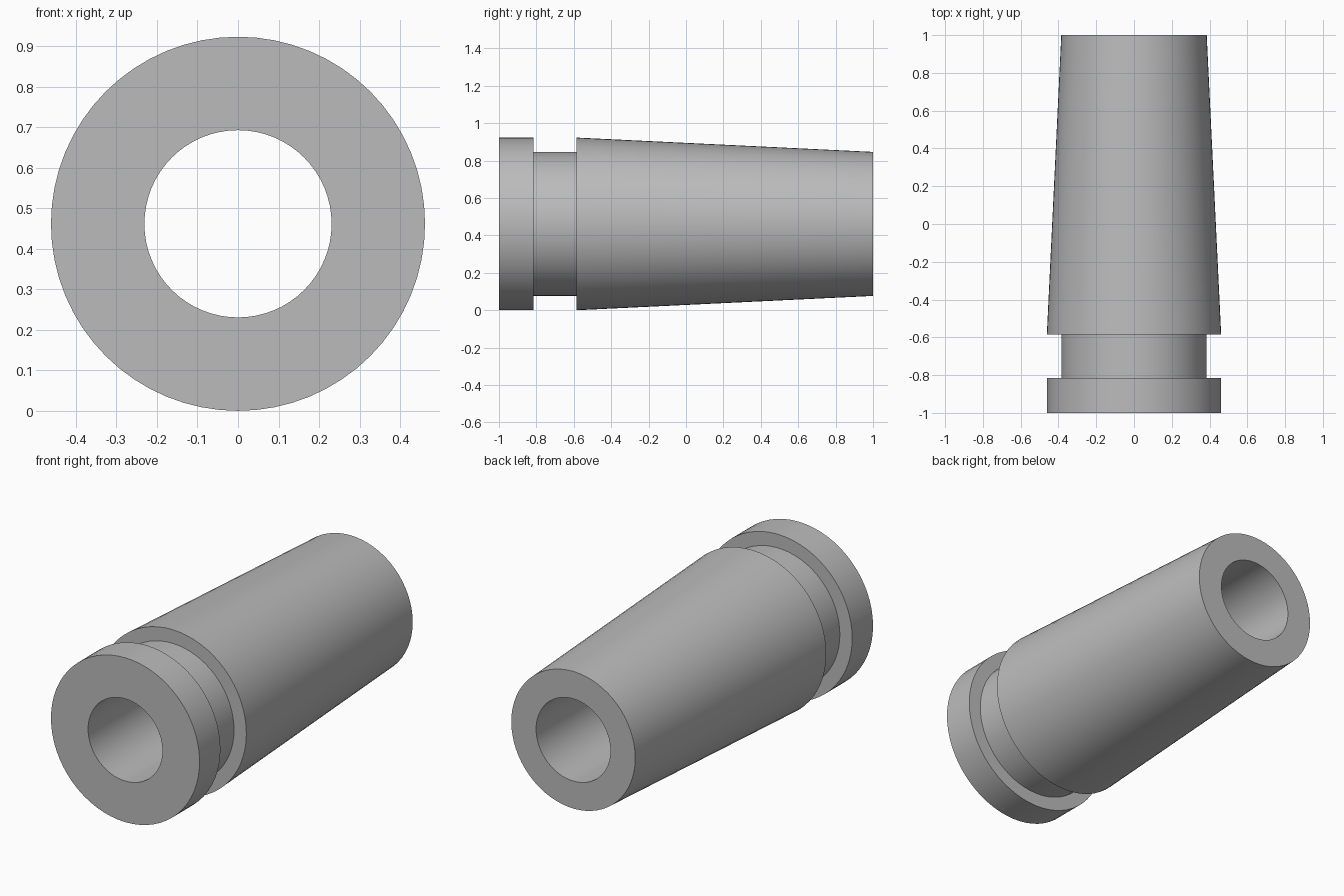
import bpy
import bmesh
import math
from mathutils import Matrix, Vector

cube = bpy.data.objects.get("Cube")
if cube:
    bpy.data.objects.remove(cube, do_unlink=True)

OUTER, NECK, BORE = 0.4615, 0.385, 0.231
SIDES = 64

# Plain grey material
grey = bpy.data.materials.new("plain_grey")
grey.use_nodes = True
colour = (0.5, 0.5, 0.5, 1)
grey.diffuse_color = colour
grey.node_tree.nodes["Principled BSDF"].inputs["Base Color"].default_value = colour

# Closed wall profile (radius, y): flange, groove, tapered body, bore
profile = [
    (BORE, -1), (OUTER, -1), (OUTER, -0.815), (NECK, -0.815),
    (NECK, -0.585), (OUTER, -0.585), (NECK, 1), (BORE, 1),
]

# Revolve the profile about the long axis
bm = bmesh.new()
verts = [bm.verts.new((0, y, r)) for r, y in profile]
edges = [bm.edges.new((a, b)) for a, b in zip(verts, verts[1:] + verts[:1])]
bmesh.ops.spin(bm, geom=verts + edges, cent=(0, 0, 0), axis=(0, 1, 0),
               angle=math.tau, steps=SIDES, use_merge=True)
bmesh.ops.remove_doubles(bm, verts=bm.verts, dist=0.0001)
bmesh.ops.recalc_face_normals(bm, faces=bm.faces)
bmesh.ops.transform(bm, matrix=Matrix.Translation(Vector((0, 0, OUTER))), verts=bm.verts)

mesh = bpy.data.meshes.new("tapered_sleeve")
bm.to_mesh(mesh)
bm.free()
mesh.materials.append(grey)
sleeve = bpy.data.objects.new("tapered_sleeve", mesh)
bpy.context.collection.objects.link(sleeve)

# Smooth round walls with crisp rims
bpy.context.view_layer.objects.active = sleeve
sleeve.select_set(True)
bpy.ops.object.shade_smooth_by_angle(angle=math.radians(30))
